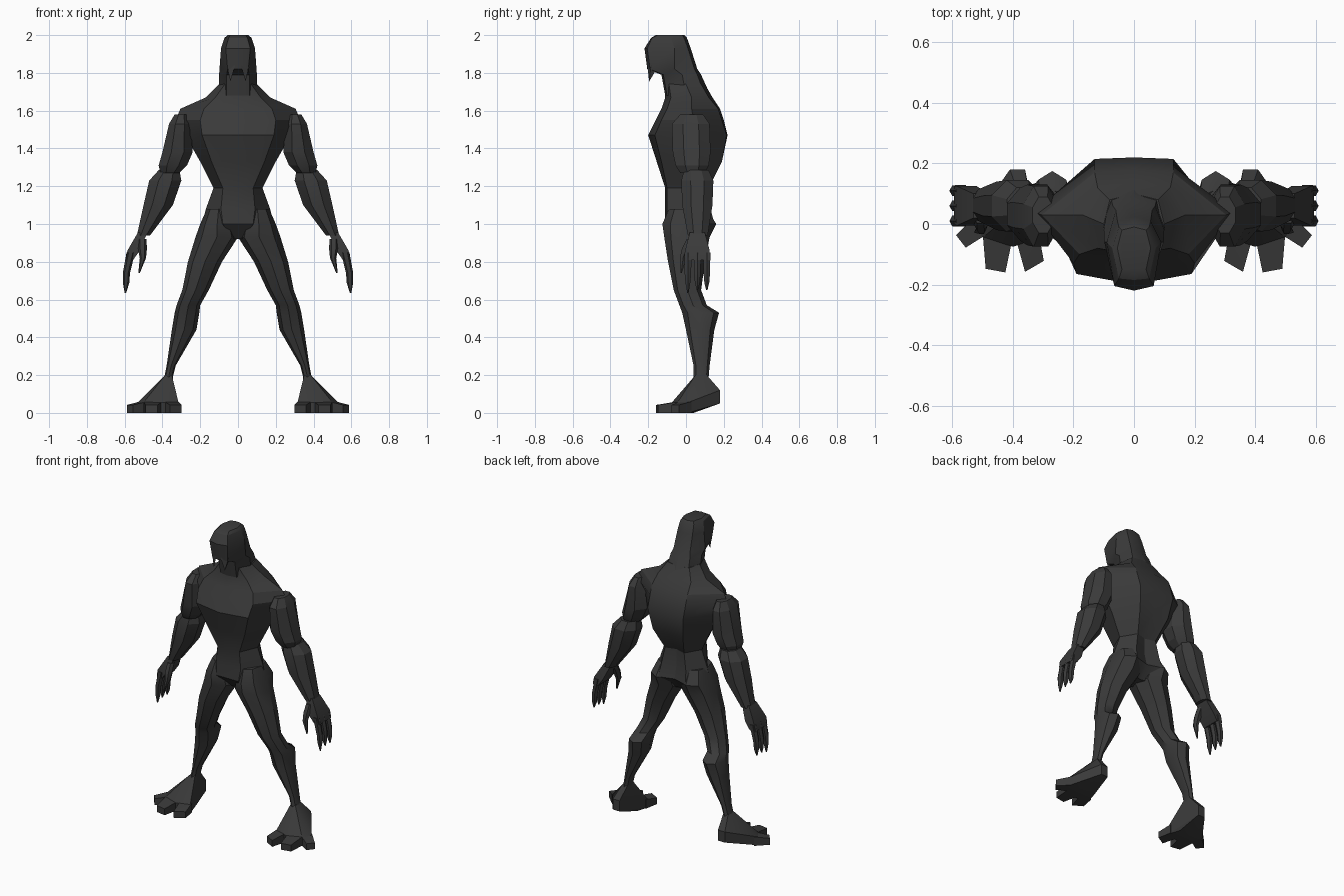
import bpy, bmesh, math
from mathutils import Vector

if "Cube" in bpy.data.objects:
    bpy.data.objects.remove(bpy.data.objects["Cube"], do_unlink=True)

hide = bpy.data.materials.new("charcoal_hide")
hide.use_nodes = True
colour = (.042, .042, .042, 1)
hide.diffuse_color = colour
shader = next(n for n in hide.node_tree.nodes if n.type == "BSDF_PRINCIPLED")
shader.inputs["Base Color"].default_value = colour
shader.inputs["Roughness"].default_value = .8


def finish(name, bm, mirrored, angle):
    """Turn a bmesh into a shaded object, optionally mirrored across x."""
    bmesh.ops.recalc_face_normals(bm, faces=bm.faces[:])
    mesh = bpy.data.meshes.new(name)
    bm.to_mesh(mesh)
    bm.free()
    mesh.materials.append(hide)
    obj = bpy.data.objects.new(name, mesh)
    bpy.context.collection.objects.link(obj)
    if mirrored:
        modifier = obj.modifiers.new("Mirror", "MIRROR")
        modifier.use_mirror_merge = False
    bpy.ops.object.select_all(action="DESELECT")
    obj.select_set(True)
    bpy.context.view_layer.objects.active = obj
    bpy.ops.object.shade_smooth_by_angle(angle=math.radians(angle))
    return obj


def loft(name, rings, mirrored=False, angle=30):
    """Skin a stack of equal-sized point rings and cap both ends."""
    bm = bmesh.new()
    loops = [[bm.verts.new(p) for p in ring] for ring in rings]
    count = len(loops[0])
    for low, high in zip(loops, loops[1:]):
        for i in range(count):
            j = (i + 1) % count
            bm.faces.new((low[i], low[j], high[j], high[i]))
    bm.faces.new(loops[0])
    bm.faces.new(loops[-1])
    return finish(name, bm, mirrored, angle)


def hull(name, points, mirrored=True, angle=25):
    """Wrap a convex skin round a few points."""
    bm = bmesh.new()
    verts = [bm.verts.new(p) for p in points]
    result = bmesh.ops.convex_hull(bm, input=verts)
    loose = [g for g in result["geom_interior"] if isinstance(g, bmesh.types.BMVert)]
    bmesh.ops.delete(bm, geom=loose, context="VERTS")
    bmesh.ops.dissolve_limit(bm, angle_limit=.02, verts=bm.verts[:], edges=bm.edges[:])
    return finish(name, bm, mirrored, angle)


def body_ring(z, front, fx, fy, sx, sy, bx, by, back):
    """Symmetric eight-point section: front, corner, side, corner, back."""
    half = [(fx, fy), (sx, sy), (bx, by)]
    ring = [(0, front)] + half + [(0, back)] + [(-x, y) for x, y in reversed(half)]
    return [(x, y, z) for x, y in ring]


def limb_ring(z, inner, outer, front, back, sides=8, boxy=False):
    """Oval section given by its extents; boxy puts flats on the extents."""
    turn = math.pi / sides if boxy else 0
    grow = 1 / math.cos(turn)
    ring = []
    for i in range(sides):
        a = math.tau * i / sides + turn
        x = (inner + outer + (outer - inner) * grow * math.cos(a)) / 2
        y = (front + back + (back - front) * grow * math.sin(a)) / 2
        ring.append((x, y, z))
    return ring


def limb(name, sections, angle=30, **options):
    return loft(name, [limb_ring(*s, **options) for s in sections], True, angle)


# Torso, from the crotch up to the base of the neck
loft("torso", [body_ring(*s) for s in (
    (.92, -.04, .04, -.04, .06, .02, .04, .07, .06),
    (1.0, -.11, .08, -.11, .19, .02, .1, .15, .12),
    (1.08, -.11, .09, -.1, .17, .02, .09, .13, .1),
    (1.19, -.11, .08, -.1, .13, .02, .07, .12, .1),
    (1.33, -.155, .14, -.13, .2, .03, .11, .19, .19),
    (1.47, -.2, .19, -.165, .28, .03, .13, .215, .22),
    (1.55, -.16, .2, -.13, .33, .04, .13, .19, .2),
    (1.61, -.13, .18, -.1, .305, .03, .13, .17, .18),
    (1.67, -.11, .12, -.08, .17, .03, .12, .12, .14),
    (1.74, -.11, .07, -.09, .1, 0, .08, .08, .1))])

# Hooded head, with the face overhanging the neck
loft("head", [body_ring(*s) for s in (
    (1.68, -.11, .06, -.1, .1, 0, .08, .1, .13),
    (1.79, -.13, .06, -.12, .1, -.02, .07, .06, .08),
    (1.82, -.205, .055, -.19, .098, -.06, .06, .045, .06),
    (1.93, -.22, .065, -.205, .09, -.06, .055, .01, .025),
    (1.985, -.185, .05, -.18, .072, -.08, .05, -.01, .005),
    (2, -.16, .04, -.15, .055, -.08, .04, -.02, -.01))])

# Fangs below the face
hull("fang", [(.015, -.205, 1.84), (.06, -.185, 1.84), (.05, -.15, 1.83),
              (.045, -.19, 1.8), (.04, -.195, 1.755)])

# Legs, from the hip down to the ankle
limb("leg", (
    (1.08, .04, .165, -.09, .11),
    (1.0, .02, .2, -.125, .16),
    (.93, 0, .225, -.115, .125),
    (.8, .085, .265, -.095, .1),
    (.65, .155, .295, -.065, .08),
    (.57, .2, .325, -.035, .11),
    (.53, .205, .335, -.02, .175),
    (.44, .22, .35, 0, .15),
    (.25, .33, .378, .04, .125),
    (.19, .345, .39, .04, .12),
    (.11, .35, .42, .02, .14)), angle=35)

# Feet: a wedge from ankle to ball, with a raised heel
foot = [(x, y, .2) for x in (.35, .385) for y in (.05, .11)]
foot += [(x, .18, z) for x in (.36, .41) for z in (.05, .12)]
for x, y in ((.315, -.05), (.4, -.075), (.5, -.045), (.53, .01)):
    foot += [(x, y, 0), (x, y, .055)]
foot += [(.34, .03, 0), (.45, .04, 0), (.345, .03, .13), (.42, .03, .13)]
hull("foot", foot)

# Three splayed toes
toes = {
    "inner_toe": ((.298, -.122), (.36, -.158), (.39, -.05), (.315, -.03)),
    "middle_toe": ((.425, -.16), (.49, -.148), (.5, -.03), (.4, -.04)),
    "outer_toe": ((.556, -.078), (.588, -.037), (.52, .03), (.48, -.03)),
}
for name, (tip_a, tip_b, root_a, root_b) in toes.items():
    block = [(x, y, z) for x, y in (tip_a, tip_b) for z in (0, .042)]
    block += [(x, y, z) for x, y in (root_a, root_b) for z in (0, .06)]
    hull(name, block)

# Arms in two overlapping plates
limb("upper_arm", (
    (1.58, .265, .335, -.03, .09),
    (1.53, .25, .365, -.075, .125),
    (1.38, .24, .4, -.07, .13),
    (1.31, .27, .42, -.055, .12),
    (1.27, .31, .41, -.03, .1)), boxy=True, angle=20)
limb("forearm", (
    (1.285, .31, .42, -.01, .12),
    (1.23, .3, .47, -.025, .145),
    (1.1, .345, .5, -.02, .14),
    (.94, .465, .535, .01, .115)), boxy=True, angle=20)

# Hands: palm, three curled fingers and a thumb
palm = [(x, y, .955) for x in (.48, .53) for y in (.02, .1)]
palm += [(x, y, .86) for x in (.52, .585) for y in (-.005, .125)]
palm += [(x, y, .81) for x in (.555, .595) for y in (0, .125)]
hull("palm", palm)
for name, y, tip in (("front_finger", .01, .635), ("middle_finger", .06, .65),
                     ("back_finger", .11, .65)):
    limb(name, (
        (.85, .545, .59, y - .022, y + .022),
        (.74, .572, .61, y - .02, y + .02),
        (.69, .575, .61, y - .015, y + .015),
        (tip, .592, .6, y - .004, y + .004)), sides=6)
limb("thumb", (
    (.92, .485, .53, .0, .05),
    (.87, .482, .53, -.025, .025),
    (.82, .487, .52, -.035, .005),
    (.74, .52, .528, -.03, -.022)), sides=6)
